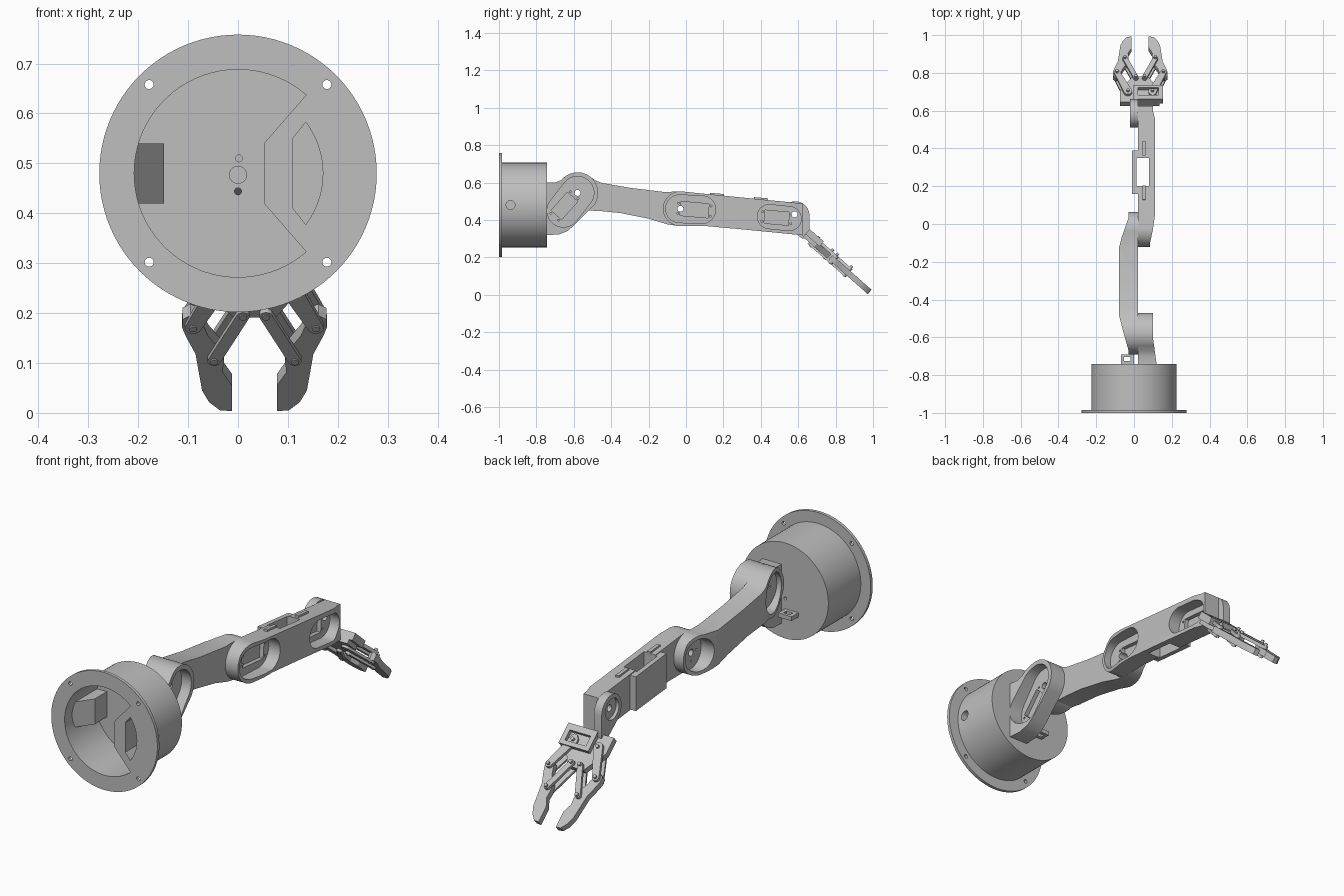
import bpy, bmesh
from math import sin, cos, pi, radians, atan2, acos, hypot
from mathutils import Matrix

if "Cube" in bpy.data.objects:
    bpy.data.objects.remove(bpy.data.objects["Cube"])

grey = bpy.data.materials.new("light grey plastic")
grey.use_nodes = True
grey.diffuse_color = (0.52, 0.52, 0.52, 1)
grey.node_tree.nodes["Principled BSDF"].inputs["Base Color"].default_value = (0.52, 0.52, 0.52, 1)
parts = []


def frame(u, v, w, o=(0, 0, 0)):
    m = Matrix((u, v, w)).transposed().to_4x4()
    m.translation = o
    return m


# Drawing planes: side (y, z), front (x, z), plan (x, y) and the tilted gripper
SIDE = frame((0, 1, 0), (0, 0, 1), (1, 0, 0))
FRONT = frame((1, 0, 0), (0, 0, 1), (0, 1, 0))
PLAN = Matrix.Identity(4)
GRIP = frame((1, 0, 0), (0, 0.75, -0.663), (0, 0.663, 0.75), (0, 0.625, 0.31))


def prism(name, plane, outline, a, b):
    """Extrude an outline from a to b along the normal of a plane."""
    bm = bmesh.new()
    low = [bm.verts.new(plane @ Matrix.Translation((u, v, a)).translation) for u, v in outline]
    high = [bm.verts.new(plane @ Matrix.Translation((u, v, b)).translation) for u, v in outline]
    bm.faces.new(low)
    bm.faces.new(high)
    n = len(low)
    for i in range(n):
        j = (i + 1) % n
        bm.faces.new((low[i], low[j], high[j], high[i]))
    bmesh.ops.recalc_face_normals(bm, faces=bm.faces)
    me = bpy.data.meshes.new(name)
    bm.to_mesh(me)
    bm.free()
    me.materials.append(grey)
    ob = bpy.data.objects.new(name, me)
    bpy.context.collection.objects.link(ob)
    parts.append(ob)
    return ob


def combine(ob, tools, op="DIFFERENCE"):
    """Apply booleans and remove the tools."""
    for t in tools:
        m = ob.modifiers.new("cut", "BOOLEAN")
        m.operation, m.object, m.solver = op, t, "EXACT"
    bpy.context.view_layer.update()
    dg = bpy.context.evaluated_depsgraph_get()
    me = bpy.data.meshes.new_from_object(ob.evaluated_get(dg))
    ob.modifiers.clear()
    ob.data = me
    for t in tools:
        parts.remove(t)
        bpy.data.objects.remove(t)
    return ob


def arc(c, r, a0, a1, n=32):
    return [(c[0] + r * cos(radians(a0 + (a1 - a0) * i / n)),
             c[1] + r * sin(radians(a0 + (a1 - a0) * i / n))) for i in range(n + 1)]


def circle(c, r, n=48):
    return arc(c, r, 0, 360, n)[:-1]


def capsule(p, q, r, s=None, n=16):
    s = s or r
    dx, dy = q[0] - p[0], q[1] - p[1]
    a = atan2(dy, dx) * 180 / pi
    b = acos((r - s) / hypot(dx, dy)) * 180 / pi
    return arc(q, s, a - b, a + b, n) + arc(p, r, a + b, a + 360 - b, n)


def rect(c, w, h, deg=0):
    k, s = cos(radians(deg)), sin(radians(deg))
    return [(c[0] + u * k - v * s, c[1] + u * s + v * k)
            for u, v in ((-w / 2, -h / 2), (w / 2, -h / 2), (w / 2, h / 2), (-w / 2, h / 2))]


def cut(plane, outline, a, b):
    ob = prism("cutter", plane, outline, a, b)
    ob.hide_render = True
    return ob


def servo_seat(ob, p, q, r, pivot, body, w, h, deg):
    """Rounded pocket, servo opening, screw holes and pivot hole on the +x face."""
    combine(ob, [cut(SIDE, capsule(p, q, r), 0.05, 0.3)])
    combine(ob, [cut(SIDE, rect(body, w, h, deg), 0.03, 0.2)])
    combine(ob, [cut(SIDE, circle(pivot, 0.016, 24), -0.2, 0.3)])
    screws = [cut(SIDE, circle(c, 0.005, 12), 0.035, 0.2)
              for c in rect(body, w + 0.025, h - 0.02, deg)]
    combine(ob, screws)


# Base: flange and hollow drum
C = (0, 0.48)
cavity = arc(C, 0.208, 49, 311, 56) + [(0.052, 0.42), (0.052, 0.54)]
slot = [(0.11, 0.55), (0.11, 0.41)] + arc(C, 0.17, -37, 37, 16)
flange = prism("base_flange", FRONT, circle(C, 0.278, 96), -1, -0.985)
combine(flange, [cut(FRONT, cavity, -1.1, -0.9)])
combine(flange, [cut(FRONT, slot, -1.1, -0.9)])
combine(flange, [cut(FRONT, circle((0.178 * i, 0.48 + 0.178 * j), 0.009, 20), -1.1, -0.9)
                 for i in (-1, 1) for j in (-1, 1)])
drum = prism("base_drum", FRONT, circle(C, 0.226, 96), -0.985, -0.742)
combine(drum, [cut(FRONT, cavity, -1.1, -0.77)])
combine(drum, [cut(FRONT, slot, -1.1, -0.78)])
combine(drum, [cut(SIDE, circle((-0.938, 0.48), 0.024, 24), 0.14, 0.4)])
combine(drum, [cut(FRONT, circle((0, 0.444), 0.007, 16), -0.9, -0.6),
               cut(FRONT, circle((0.002, 0.51), 0.007, 16), -0.9, -0.76)])
prism("base_hub", FRONT, circle((0, 0.477), 0.018, 32), -0.775, -0.765)
prism("inner_wedge", PLAN, [(-0.212, -0.95), (-0.148, -0.86), (-0.148, -0.765), (-0.212, -0.765)], 0.42, 0.54)

# Cable tab on the back of the drum
tab = prism("cable_tab", PLAN, [(-0.07, -0.745), (-0.07, -0.69), (0, -0.69), (0, -0.745)], 0.375, 0.395)
combine(tab, [cut(PLAN, rect((-0.035, -0.715), 0.035, 0.022), 0.3, 0.5)])

# Shoulder bracket
S, E, W = (-0.58, 0.545), (-0.03, 0.46), (0.58, 0.43)
bracket = prism("shoulder_bracket", SIDE,
                [(-0.745, 0.6), (-0.7, 0.6), (-0.67, 0.612)] + arc(S, 0.11, 125, -40)
                + [(-0.6, 0.37), (-0.635, 0.34), (-0.68, 0.322), (-0.745, 0.32)], 0.02, 0.12)
combine(bracket, [cut(PLAN, [(0.1, -0.4), (0.1, -0.6), (0.12, -0.745), (0.2, -0.745), (0.2, -0.4)], 0, 1)])
servo_seat(bracket, S, (-0.655, 0.45), 0.088, S, (-0.65, 0.475), 0.13, 0.075, 48)

# Upper arm: side profile crossed with plan profile
arm = prism("upper_arm", SIDE,
            arc(S, 0.11, 55, 300) + [(-0.47, 0.449), (-0.35, 0.437), (-0.2, 0.407), (-0.1, 0.377)]
            + arc(E, 0.093, -100, 100) + [(-0.12, 0.55), (-0.3, 0.572), (-0.45, 0.598), (-0.485, 0.612)],
            -0.2, 0.2)
combine(arm, [cut(PLAN, [(0.02, -0.75), (-0.03, -0.75), (-0.03, -0.665), (-0.06, -0.56), (-0.08, -0.48),
                         (-0.08, -0.13), (-0.065, -0.07), (-0.03, 0.03), (-0.03, 0.12), (0.02, 0.12)], 0, 1)],
        "INTERSECT")
for centre, radius in ((S, 0.092), (E, 0.076)):
    combine(arm, [cut(SIDE, circle(centre, radius), -0.3, -0.005)])
    combine(arm, [cut(SIDE, circle(centre, 0.016, 24), -0.3, 0.3)])
    combine(arm, [cut(SIDE, circle(c, 0.005, 12), -0.3, 0.3) for c in circle(centre, 0.04, 4)])

# Forearm
forearm = prism("forearm", SIDE,
                arc(E, 0.093, 85, 265) + [(0.1, 0.368), (0.3, 0.35), (0.625, 0.318),
                                          (0.625, 0.488), (0.3, 0.52), (0.1, 0.54)], -0.2, 0.2)
combine(forearm, [cut(PLAN, [(0.02, -0.2), (0.085, -0.2), (0.085, -0.1), (0.1, -0.03), (0.11, 0.04),
                             (0.11, 0.56), (0.1, 0.6), (0.1, 0.7), (0.02, 0.7)], 0, 1)], "INTERSECT")
combine(forearm, [cut(PLAN, rect((0.05, 0.275), 0.06, 0.15), 0, 1)])
servo_seat(forearm, (-0.035, 0.46), (0.085, 0.455), 0.074, E, (0.045, 0.455), 0.15, 0.075, -5)
servo_seat(forearm, (0.445, 0.418), (0.552, 0.407), 0.064, W, (0.485, 0.412), 0.13, 0.07, -5)

# Side housing and cable ribs on the forearm
housing = prism("forearm_housing", SIDE, [(0.16, 0.366), (0.39, 0.345), (0.39, 0.507), (0.16, 0.53)], -0.01, 0.021)
combine(housing, [cut(SIDE, [(0.2, 0.3), (0.35, 0.3), (0.35, 0.6), (0.2, 0.6)], 0.012, 0.1)])
for y, z in ((0.165, 0.532), (0.4, 0.509)):
    prism("cable_rib", SIDE, rect((y, z), 0.075, 0.02, -5), 0.045, 0.062)

# Wrist plate
wrist = prism("wrist_plate", SIDE, capsule((0.585, 0.425), (0.632, 0.33), 0.075, 0.03), -0.02, 0.02)
combine(wrist, [cut(SIDE, circle(W, 0.05), -0.2, -0.005)])
combine(wrist, [cut(SIDE, circle(W, 0.016, 24), -0.2, 0.3)])

# Gripper palm with an open servo frame
prism("gripper_palm", GRIP, [(-0.075, 0), (0.135, 0), (0.135, 0.08), (0.075, 0.18), (-0.009, 0.18), (-0.075, 0.08)],
      0, 0.031)
servo_frame = prism("gripper_servo_frame", GRIP, rect((0.075, 0.05), 0.155, 0.1), 0.02, 0.055)
combine(servo_frame, [cut(GRIP, rect((0.075, 0.055), 0.11, 0.05), 0.035, 0.1)])
prism("gripper_servo_horn", GRIP, circle((0.1, 0.055), 0.018, 24), 0.03, 0.046)

# Fingers, links and pins, mirrored about the palm centre
AXIS = 0.033
finger = [(-0.012, 0.462), (-0.036, 0.46), (-0.058, 0.435), (-0.072, 0.4), (-0.078, 0.35), (-0.085, 0.29),
          (-0.105, 0.235), (-0.112, 0.21), (-0.111, 0.185), (-0.095, 0.173), (-0.075, 0.185), (-0.06, 0.235),
          (-0.037, 0.275), (-0.028, 0.31), (-0.031, 0.345), (-0.012, 0.385)]
tip, heel, inner, outer = (-0.048, 0.3), (-0.09, 0.2), (0.01, 0.165), (-0.032, 0.065)
for side in ("left", "right"):
    def flip(pts):
        return pts if side == "right" else [(2 * AXIS - x, s) for x, s in pts]
    prism(side + "_finger", GRIP, flip(finger), 0, 0.031)
    for a, b in ((-0.011, 0.001), (0.03, 0.046)):
        prism(side + "_inner_link", GRIP, flip(capsule(inner, tip, 0.013)), a, b)
        prism(side + "_outer_link", GRIP, flip(capsule(outer, heel, 0.022, 0.016)), a, b)
    for joint in (tip, heel, inner, outer):
        prism(side + "_pin", GRIP, flip(circle(joint, 0.008, 20)), -0.014, 0.058)

# Smooth curved walls, keep edges sharp
bpy.ops.object.select_all(action="DESELECT")
for ob in parts:
    ob.select_set(True)
bpy.context.view_layer.objects.active = parts[0]
bpy.ops.object.shade_smooth_by_angle(angle=radians(25))
